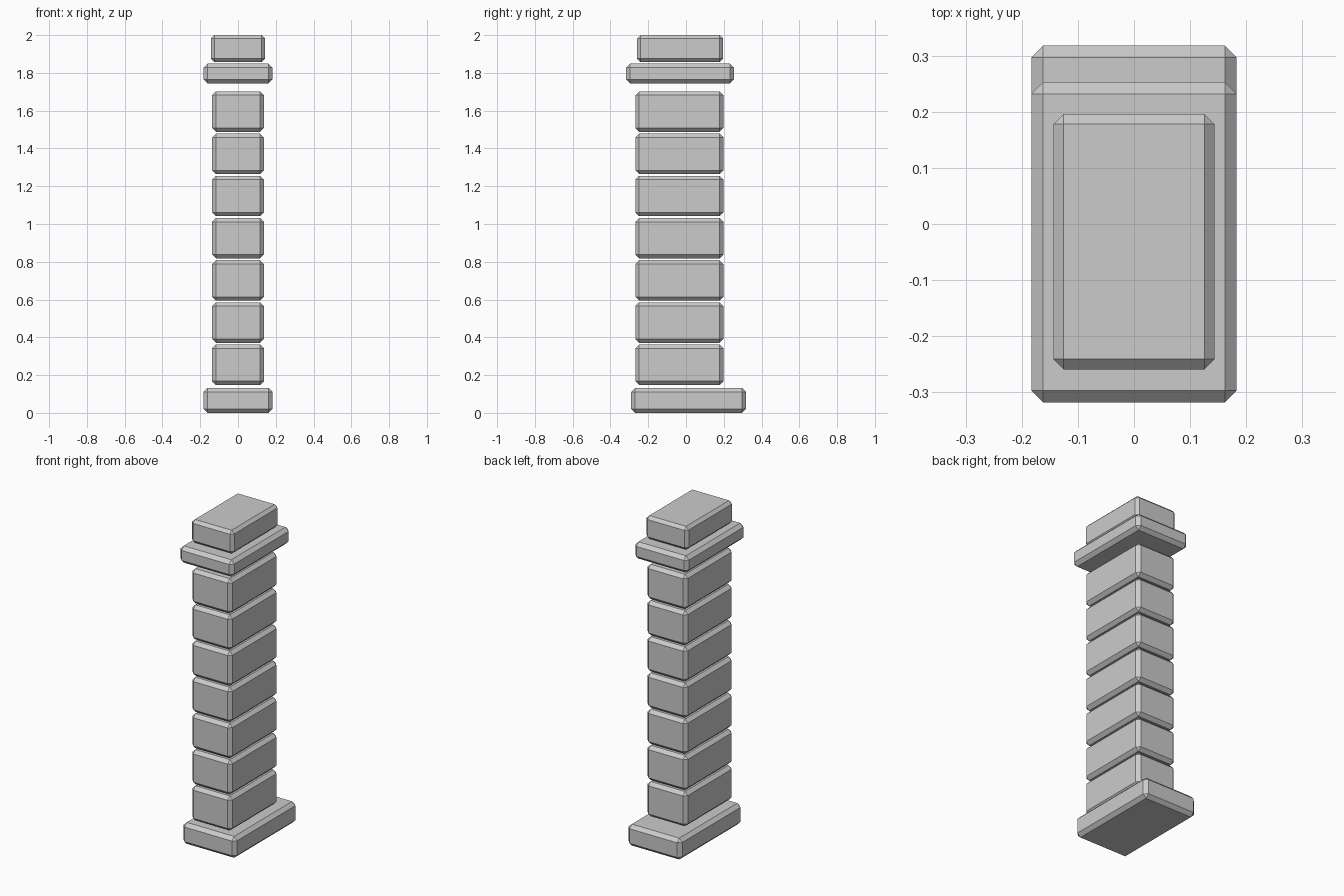
import bpy
import bmesh
from mathutils import Vector

cube = bpy.data.objects.get("Cube")
if cube:
    bpy.data.objects.remove(cube, do_unlink=True)

# Single stone colour
stone = bpy.data.materials.new("grey_stone")
stone.use_nodes = True
colour = (0.6, 0.6, 0.6, 1)
stone.diffuse_color = colour
stone.node_tree.nodes["Principled BSDF"].inputs["Base Color"].default_value = colour


def chamfered_block(name, half_width, front, back, bottom, top, chamfer):
    """Box with a flat chamfer on every edge."""
    centre = Vector((0, (front + back) / 2, (bottom + top) / 2))
    size = Vector((2 * half_width, back - front, top - bottom))
    bm = bmesh.new()
    bmesh.ops.create_cube(bm, size=1)
    bmesh.ops.scale(bm, vec=size, verts=bm.verts)
    bmesh.ops.bevel(bm, geom=bm.edges[:], offset=chamfer, offset_type='OFFSET',
                    segments=1, affect='EDGES')
    mesh = bpy.data.meshes.new(name)
    bm.to_mesh(mesh)
    bm.free()
    mesh.materials.append(stone)
    obj = bpy.data.objects.new(name, mesh)
    obj.location = centre
    bpy.context.collection.objects.link(obj)
    return obj


# Plinth, pushed towards the back
chamfered_block("base_slab", 0.183, -0.29, 0.318, 0, 0.132, 0.021)

# Shaft of separate stacked blocks
PITCH = 0.2233
for i in range(7):
    z = 0.148 + i * PITCH
    chamfered_block(f"shaft_block_{i + 1}", 0.137, -0.268, 0.198, z, z + 0.214, 0.02)

# Overhanging capital slab and the block on top
chamfered_block("cap_slab", 0.183, -0.318, 0.253, 1.745, 1.849, 0.021)
chamfered_block("top_block", 0.1435, -0.259, 0.196, 1.857, 2.0, 0.018)
